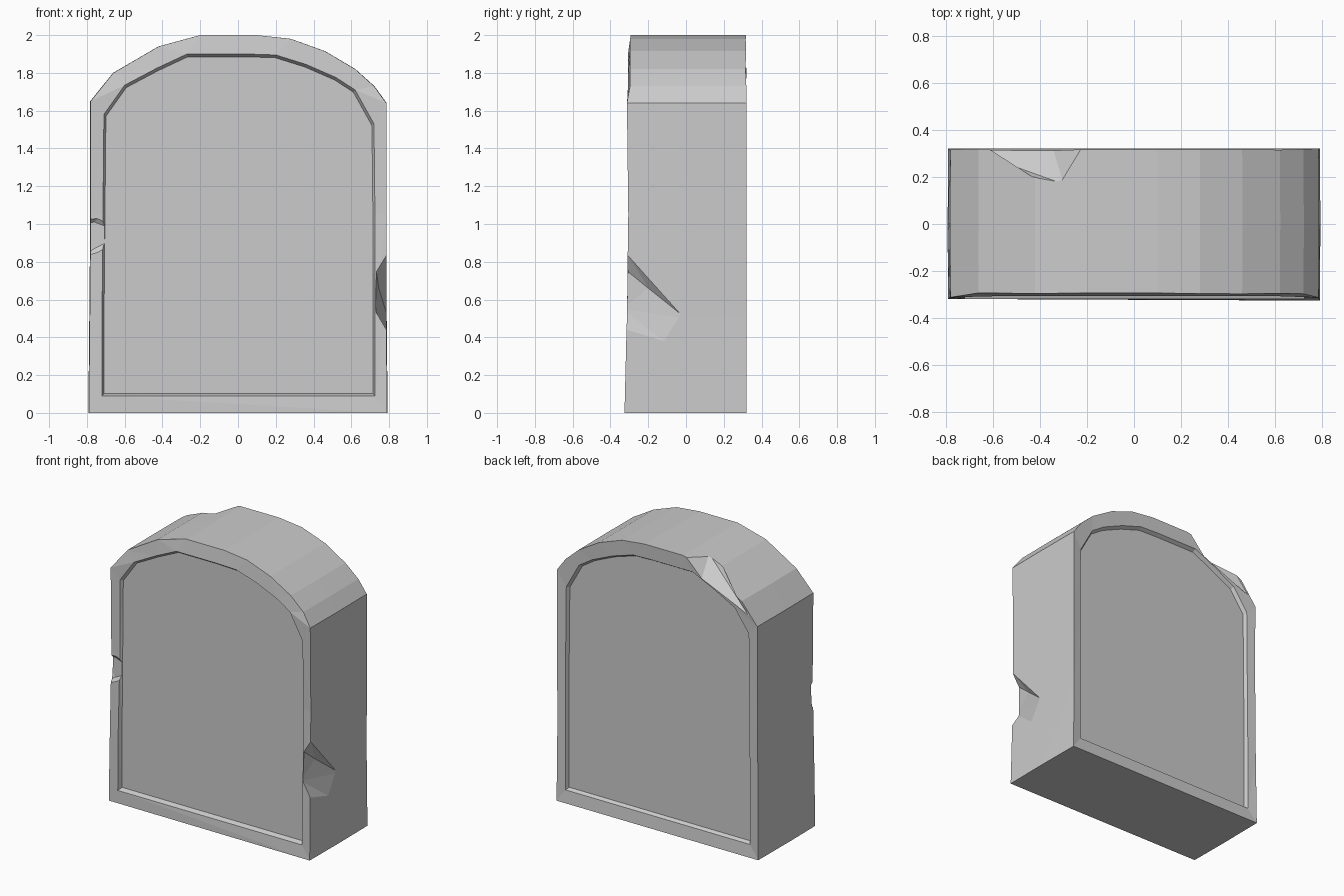
import bpy, bmesh, random
from mathutils import Vector

if "Cube" in bpy.data.objects:
    bpy.data.objects.remove(bpy.data.objects["Cube"])

random.seed(4)

# Outer outline and matching inner panel outline (x, z)
outer = [(-.79, 0), (-.785, .5), (-.78, 1.05), (-.78, 1.65), (-.66, 1.8), (-.42, 1.94),
         (-.2, 2), (.1, 2), (.28, 1.98), (.46, 1.915), (.62, 1.82), (.72, 1.73),
         (.785, 1.64), (.785, 1.05), (.785, .5), (.79, 0)]
inner = [(-.72, .09), (-.72, .5), (-.715, 1.05), (-.71, 1.58), (-.6, 1.735), (-.43, 1.825),
         (-.27, 1.9), (.05, 1.9), (.2, 1.895), (.36, 1.845), (.52, 1.775), (.62, 1.71),
         (.72, 1.53), (.725, 1.05), (.725, .5), (.725, .09)]


def wear(z):
    # Slab face is slightly hollow halfway up and thickest at the foot
    return .322 - .012 * min(z, 1.0) - (.006 if .7 < z < 1.2 else 0)


bm = bmesh.new()


def ring(points, depth, jitter=0.0):
    return [bm.verts.new((x, depth(z) + random.uniform(-jitter, jitter), z))
            for x, z in points]


def shrink(points, s):
    return [(x * s, .9 + (z - .9) * s) for x, z in points]


# Rings from front panel, across the rim and thickness, to the back panel
rings = [
    ring(shrink(inner, .985), lambda z: -.285),
    ring(inner, lambda z: -wear(z) + .003),
    ring(outer, lambda z: -wear(z) + (.014 if z > 1.7 else 0), .004),
    ring([(x * 1.003, z) for x, z in outer], lambda z: 0, .04),
    ring(outer, lambda z: .318, .003),
    ring(inner, lambda z: .312),
    ring(shrink(inner, .985), lambda z: .287),
]
for a, b in zip(rings, rings[1:]):
    n = len(a)
    for i in range(n):
        j = (i + 1) % n
        bm.faces.new((a[i], a[j], b[j], b[i]))
bm.faces.new(rings[0])
bm.faces.new(rings[-1])
bmesh.ops.recalc_face_normals(bm, faces=bm.faces)
bmesh.ops.triangulate(bm, faces=bm.faces)
mesh = bpy.data.meshes.new("headstone_slab")
bm.to_mesh(mesh)
bm.free()
slab = bpy.data.objects.new("headstone_slab", mesh)
bpy.context.collection.objects.link(slab)


def chip(name, points):
    # Convex faceted chunk broken out of the slab
    b = bmesh.new()
    for p in points:
        b.verts.new(Vector(p))
    res = bmesh.ops.convex_hull(b, input=b.verts)
    loose = [v for v in b.verts if not v.link_faces]
    bmesh.ops.delete(b, geom=loose, context='VERTS')
    bmesh.ops.recalc_face_normals(b, faces=b.faces)
    m = bpy.data.meshes.new(name)
    b.to_mesh(m)
    b.free()
    cutter = bpy.data.objects.new(name, m)
    bpy.context.collection.objects.link(cutter)
    cutter.hide_render = True
    mod = slab.modifiers.new(name, 'BOOLEAN')
    mod.operation = 'DIFFERENCE'
    mod.solver = 'EXACT'
    mod.object = cutter
    bpy.context.view_layer.objects.active = slab
    bpy.ops.object.modifier_apply(modifier=name)
    bpy.data.objects.remove(cutter)


# Right front edge chip
chip("right_chip", [(.73, -.335, .77), (.725, -.335, .55), (.795, 0, .5), (.795, -.32, .86),
                    (.795, -.335, .43), (.795, -.09, .36), (.745, -.2, .66), (.95, -.45, .6)])
# Left rim gap
chip("left_chip", [(-.71, -.34, 1.07), (-.7, -.34, .82), (-.76, -.286, 1.01), (-.76, -.287, .87),
                   (-.86, -.285, 1), (-.86, -.32, .8), (-.6, -.29, .95),
                   (-.86, -.4, .95), (-.6, -.4, .95)])
# Broken upper back corner
chip("top_chip", [(-.2, .34, 2.01), (-.3, .17, 1.985), (-.43, .2, 1.935), (-.4, .28, 1.87),
                  (-.35, .34, 1.85), (-.6, .3, 1.78), (-.76, .335, 1.68),
                  (-.5, .5, 2.1), (-.3, .3, 2.1)])
